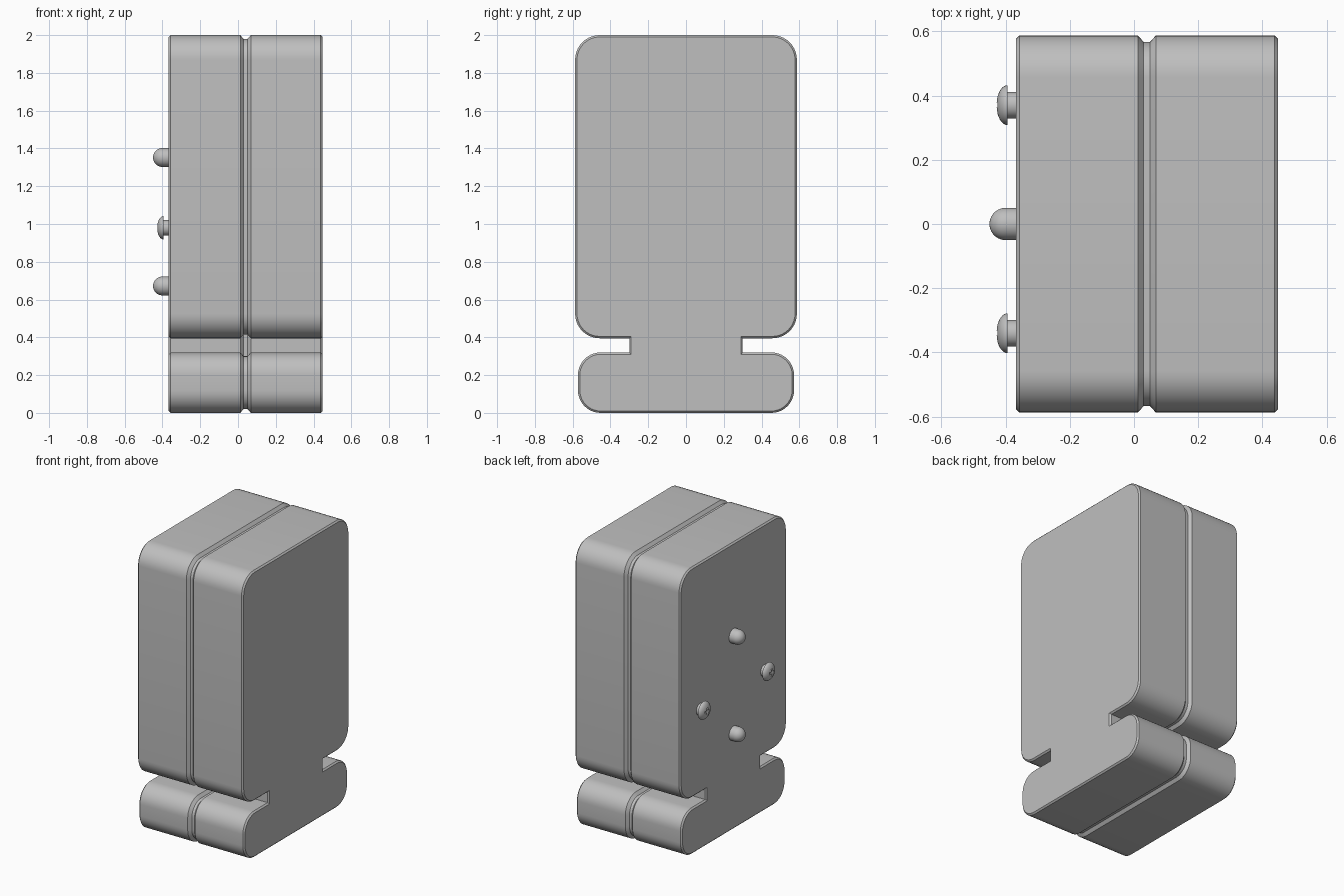
import bpy, bmesh, math
from math import sin, cos, pi

cube = bpy.data.objects.get("Cube")
if cube:
    bpy.data.objects.remove(cube, do_unlink=True)

grey = bpy.data.materials.new("plain grey")
grey.use_nodes = True
COLOUR = (0.52, 0.52, 0.52, 1)
grey.diffuse_color = COLOUR
grey.node_tree.nodes["Principled BSDF"].inputs["Base Color"].default_value = COLOUR


def loft(name, rings):
    """Skin a list of equally long point rings and cap both ends."""
    bm = bmesh.new()
    loops = [[bm.verts.new(p) for p in ring] for ring in rings]
    n = len(loops[0])
    for a, b in zip(loops, loops[1:]):
        for i in range(n):
            j = (i + 1) % n
            bm.faces.new((a[i], a[j], b[j], b[i]))
    bm.faces.new(loops[0])
    bm.faces.new(loops[-1])
    bmesh.ops.recalc_face_normals(bm, faces=bm.faces)
    mesh = bpy.data.meshes.new(name)
    bm.to_mesh(mesh)
    bm.free()
    mesh.materials.append(grey)
    obj = bpy.data.objects.new(name, mesh)
    bpy.context.collection.objects.link(obj)
    return obj


def select_only(obj):
    bpy.ops.object.select_all(action='DESELECT')
    obj.select_set(True)
    bpy.context.view_layer.objects.active = obj


def smooth(obj):
    select_only(obj)
    bpy.ops.object.shade_smooth_by_angle(angle=math.radians(30))


def arc(cy, cz, r, start, end, n=10):
    return [(cy + r * cos(start + (end - start) * i / n),
             cz + r * sin(start + (end - start) * i / n)) for i in range(n + 1)]


def outline(d):
    """Upright block, narrow neck and rounded foot, inset by d."""
    R, F = 0.13, 0.12                  # corner radii of block and foot
    by, fy = 0.587 - R, 0.572 - F      # corner centres
    half = arc(fy, F, F - d, -pi / 2, 0)
    half += arc(fy, 0.32 - F, F - d, 0, pi / 2)
    half += [(0.3 - d, 0.32 - d), (0.3 - d, 0.395 + d)]
    half += arc(by, 0.395 + R, R - d, -pi / 2, 0)
    half += arc(by, 2.0 - R, R - d, 0, pi / 2)
    return half + [(-y, z) for y, z in reversed(half)]


# Housing: bevelled ends and a groove round the middle
STATIONS = [(-0.367, 0.01), (-0.357, 0), (0.012, 0), (0.03, 0.02),
            (0.05, 0.02), (0.068, 0), (0.438, 0), (0.448, 0.01)]
smooth(loft("housing", [[(x, y, z) for y, z in outline(d)] for x, d in STATIONS]))


def turned(name, profile, y, z, n=32):
    """Turn an (x, radius) profile about an axis parallel to x."""
    return loft(name, [[(x, y + r * cos(2 * pi * i / n), z + r * sin(2 * pi * i / n))
                        for i in range(n)] for x, r in profile])


# Round-ended pegs
dome = [(-0.40 - 0.05 * sin(t * pi / 20), 0.05 * cos(t * pi / 20)) for t in range(10)]
for label, z in (("upper", 1.352), ("lower", 0.672)):
    smooth(turned(label + "_peg", [(-0.36, 0.05)] + dome + [(-0.45, 0.001)], 0, z))

# Button-head screws with a cross recess
head = [(-0.394 - 0.034 * sin(t * pi / 20), 0.062 * cos(t * pi / 20)) for t in range(10)]
shank = [(-0.36, 0.041), (-0.394, 0.041)]
CROSS = [(1, .3), (.3, .3), (.3, 1), (-.3, 1), (-.3, .3), (-1, .3),
         (-1, -.3), (-.3, -.3), (-.3, -1), (.3, -1), (.3, -.3), (1, -.3)]
for label, y in (("back", 0.37), ("front", -0.34)):
    z = 0.98
    screw = turned(label + "_screw", shank + head + [(-0.428, 0.001)], y, z)
    cutter = loft("recess_cutter", [[(x, y + s * a, z + s * b) for a, b in CROSS]
                                    for x, s in ((-0.445, 0.034), (-0.405, 0.016))])
    cutter.hide_render = True
    mod = screw.modifiers.new("recess", 'BOOLEAN')
    mod.operation = 'DIFFERENCE'
    mod.solver = 'EXACT'
    mod.object = cutter
    select_only(screw)
    bpy.ops.object.modifier_apply(modifier=mod.name)
    bpy.data.objects.remove(cutter, do_unlink=True)
    smooth(screw)
